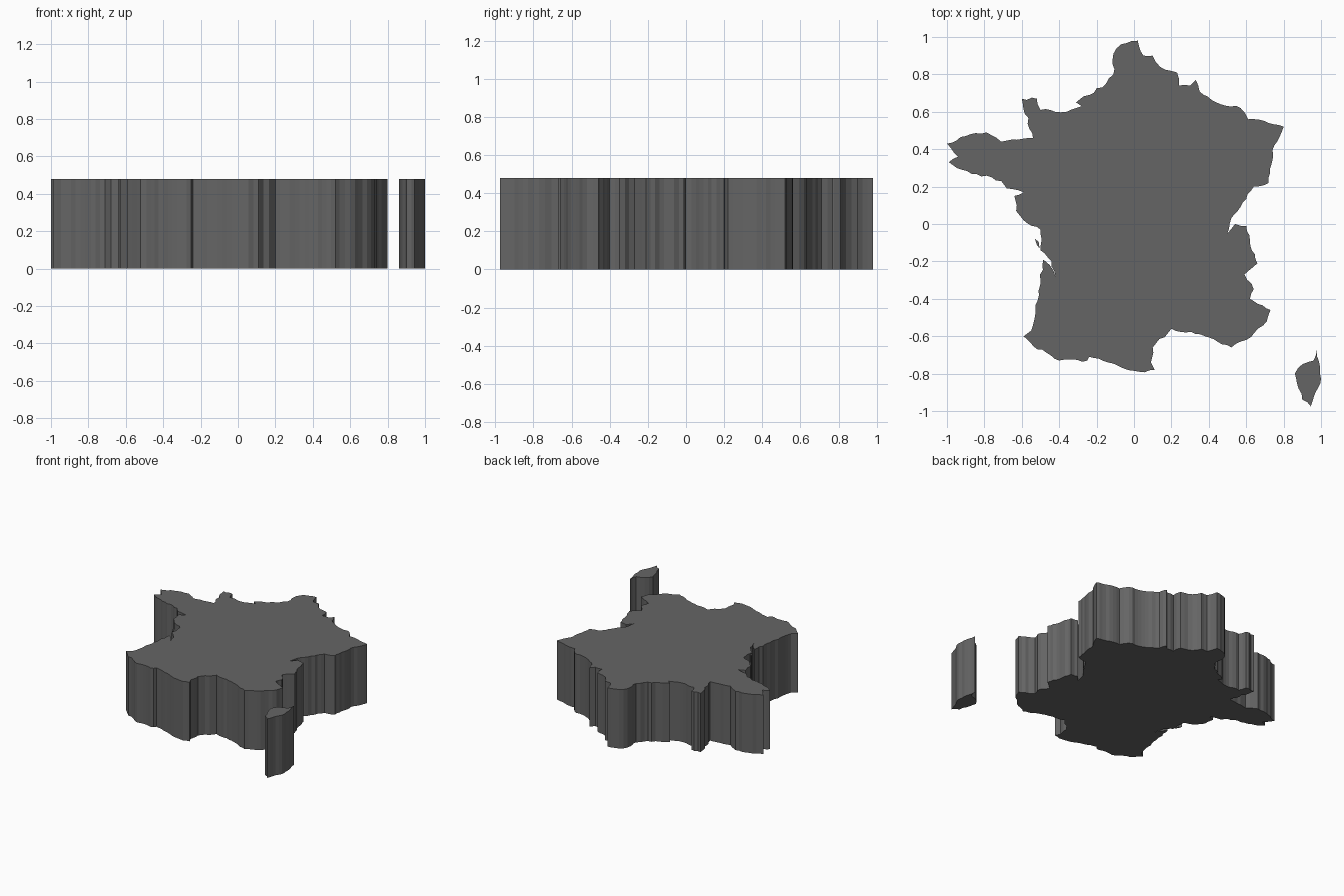
import bpy, bmesh, random
from mathutils import Vector

if "Cube" in bpy.data.objects:
    bpy.data.objects.remove(bpy.data.objects["Cube"])

HEIGHT = 0.48
random.seed(4)

# Dark grey for all land
dark = bpy.data.materials.new("dark_grey")
dark.diffuse_color = (0.13, 0.13, 0.13, 1)
dark.use_nodes = True
dark.node_tree.nodes["Principled BSDF"].inputs["Base Color"].default_value = dark.diffuse_color


def ragged(points, step, amount):
    """Split the long edges and nudge the new points for a rough shoreline."""
    out = []
    for i, p in enumerate(points):
        a, b = Vector(p), Vector(points[(i + 1) % len(points)])
        out.append(a)
        d = b - a
        n = int(d.length / step)
        side = Vector((-d.y, d.x)).normalized()
        for k in range(1, n):
            out.append(a + d * k / n + side * random.uniform(-amount, amount))
    return out


def slab(name, points, step=0.025, amount=0.007):
    """Extrude an outline straight up from the ground."""
    bm = bmesh.new()
    verts = [bm.verts.new((p.x, p.y, 0)) for p in ragged(points, step, amount)]
    base = bm.faces.new(verts)
    top = bmesh.ops.extrude_face_region(bm, geom=[base], use_keep_orig=True)
    bmesh.ops.translate(bm, vec=(0, 0, HEIGHT),
                        verts=[g for g in top["geom"] if isinstance(g, bmesh.types.BMVert)])
    bmesh.ops.triangulate(bm, faces=[f for f in bm.faces if len(f.verts) > 4])
    bmesh.ops.recalc_face_normals(bm, faces=bm.faces)
    mesh = bpy.data.meshes.new(name)
    bm.to_mesh(mesh)
    bm.free()
    mesh.materials.append(dark)
    obj = bpy.data.objects.new(name, mesh)
    bpy.context.collection.objects.link(obj)
    return obj


# Mainland outline, clockwise from the northern tip
mainland = [
    (.02, .98), (.05, .90), (.10, .90), (.14, .84), (.23, .81), (.24, .74), (.30, .74),
    (.33, .77), (.35, .71), (.44, .65), (.57, .62), (.61, .56), (.70, .55), (.80, .52),
    (.75, .42), (.72, .22), (.64, .20), (.52, .03), (.50, -.05), (.54, 0), (.60, -.01),
    (.62, -.09), (.66, -.21), (.59, -.27), (.64, -.35), (.62, -.40), (.73, -.46),
    (.71, -.52), (.60, -.62), (.52, -.66), (.38, -.60), (.20, -.56), (.10, -.66),
    (.09, -.74), (.11, -.78), (.03, -.79), (-.06, -.77), (-.14, -.74), (-.24, -.71),
    (-.25, -.73), (-.40, -.73), (-.54, -.65), (-.59, -.60), (-.55, -.57), (-.50, -.30),
    (-.485, -.19), (-.45, -.22), (-.42, -.28), (-.44, -.20), (-.50, -.14), (-.50, -.03),
    (-.59, .02), (-.63, .07), (-.64, .15), (-.59, .17), (-.68, .19), (-.71, .23),
    (-.92, .29), (-.99, .33), (-.94, .36), (-1.0, .43), (-.90, .47), (-.79, .49),
    (-.71, .44), (-.54, .46), (-.60, .67), (-.52, .67), (-.50, .61), (-.36, .60),
    (-.28, .63), (-.31, .65), (-.15, .75), (-.11, .80), (-.11, .91), (-.07, .96),
]
slab("mainland", mainland)

# Large island off the south-east
slab("large_island", [
    (.975, -.67), (.99, -.74), (1.0, -.83), (.97, -.90), (.945, -.975), (.90, -.94),
    (.88, -.88), (.86, -.80), (.90, -.75), (.96, -.73)])

# Thin islet off the west coast
slab("small_islet", [(-.53, -.08), (-.51, -.095), (-.505, -.13), (-.52, -.11)], amount=0)
